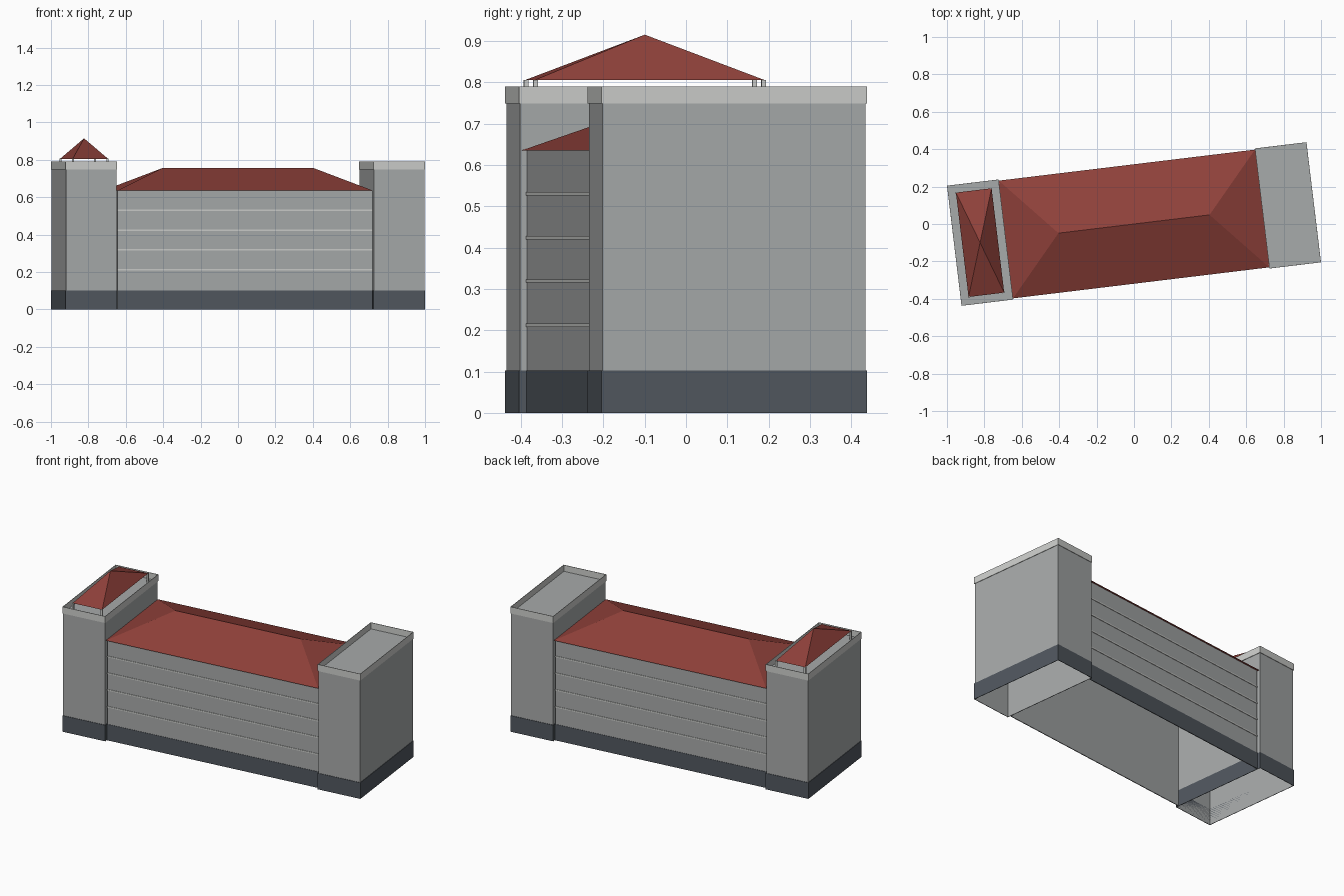
import bpy, bmesh, math

cube = bpy.data.objects.get("Cube")
if cube:
    bpy.data.objects.remove(cube, do_unlink=True)

TURN = math.radians(6.9)      # whole building is turned on its plot
HALF_L, HALF_W = 0.968, 0.3235  # outer half length and half width
INNER = 0.69                  # where the towers meet the middle block
LIP = 0.003                   # thickness of plinths and parapets
WALL_Y = 0.304
TOWER_X = (HALF_L + INNER) / 2
TOWER_HX = (HALF_L - INNER) / 2


def material(name, rgb):
    m = bpy.data.materials.new(name)
    m.use_nodes = True
    m.diffuse_color = (*rgb, 1)
    bsdf = next(n for n in m.node_tree.nodes if n.type == 'BSDF_PRINCIPLED')
    bsdf.inputs["Base Color"].default_value = (*rgb, 1)
    return m


WALL = material("wall grey", (0.39, 0.405, 0.405))
TRIM = material("pale trim", (0.61, 0.62, 0.60))
PLINTH = material("slate plinth", (0.083, 0.097, 0.115))
ROOF = material("red roof", (0.275, 0.052, 0.042))


def build(name, verts, faces, mat):
    bm = bmesh.new()
    vs = [bm.verts.new(v) for v in verts]
    for f in faces:
        bm.faces.new([vs[i] for i in f])
    bmesh.ops.recalc_face_normals(bm, faces=bm.faces)
    mesh = bpy.data.meshes.new(name)
    bm.to_mesh(mesh)
    bm.free()
    mesh.materials.append(mat)
    obj = bpy.data.objects.new(name, mesh)
    obj.rotation_euler.z = TURN
    bpy.context.collection.objects.link(obj)
    return obj


def rect(cx, cy, hx, hy, z):
    return [(cx + sx * hx, cy + sy * hy, z)
            for sx, sy in ((-1, -1), (1, -1), (1, 1), (-1, 1))]


SIDES = [(i, (i + 1) % 4, (i + 1) % 4 + 4, i + 4) for i in range(4)]
BOTTOM, TOP = (3, 2, 1, 0), (4, 5, 6, 7)


def box(name, cx, cy, hx, hy, z0, z1, mat, open_bottom=False):
    verts = rect(cx, cy, hx, hy, z0) + rect(cx, cy, hx, hy, z1)
    faces = SIDES + [TOP] + ([] if open_bottom else [BOTTOM])
    return build(name, verts, faces, mat)


def ring(name, cx, hx, hy, z0, z1, mat):
    """Thin rectangular band, open in the middle."""
    verts = []
    for inset, z in ((0, z0), (0, z1), (LIP, z1), (LIP, z0)):
        verts += rect(cx, 0, hx - inset, hy - inset, z)
    faces = []
    for loop in range(4):
        nxt = (loop + 1) % 4
        for i in range(4):
            j = (i + 1) % 4
            faces.append((loop * 4 + i, loop * 4 + j, nxt * 4 + j, nxt * 4 + i))
    return build(name, verts, faces, mat)


# End towers: hollow body, plinth band and parapet band
for side, sx in (("left", 1), ("right", -1)):
    cx = sx * TOWER_X
    box(f"{side}_tower", cx, 0, TOWER_HX - LIP, HALF_W - LIP, 0, 0.75, WALL, True)
    ring(f"{side}_tower_plinth", cx, TOWER_HX, HALF_W, 0, 0.102, PLINTH)
    ring(f"{side}_tower_parapet", cx, TOWER_HX, HALF_W, 0.748, 0.79, TRIM)

# Middle block: front and back walls with plinth and floor bands
for side, sy in (("front", -1), ("back", 1)):
    box(f"{side}_wall", 0, sy * (WALL_Y - LIP / 2), INNER - LIP, LIP / 2, 0, 0.637, WALL)
    box(f"{side}_plinth", 0, sy * (WALL_Y + 0.001), INNER - LIP, 0.001, 0, 0.102, PLINTH)
    for n, z in enumerate((0.212, 0.319, 0.424, 0.53)):
        box(f"{side}_floor_band_{n + 1}", 0, sy * (WALL_Y + 0.001),
            INNER - LIP, 0.002, z - 0.004, z + 0.004, TRIM)

# Hipped main roof
build("main_roof",
      rect(0, 0, INNER, 0.317, 0.635) + [(-0.407, 0, 0.756), (0.407, 0, 0.756)],
      [BOTTOM, (0, 1, 5, 4), (1, 2, 5), (2, 3, 4, 5), (3, 0, 4)], ROOF)

# Small pyramid canopy on posts over the right tower
PX, PHX, PHY = -TOWER_X, 0.096, 0.281
build("canopy_roof",
      rect(PX, 0, PHX, PHY, 0.805) + [(PX, 0, 0.915)],
      [BOTTOM] + [(i, (i + 1) % 4, 4) for i in range(4)], ROOF)
for n, (x, y, z) in enumerate(rect(PX, 0, PHX - 0.003, PHY - 0.003, 0)):
    box(f"canopy_post_{n + 1}", x, y, 0.0055, 0.0055, 0.75, 0.806, TRIM)
